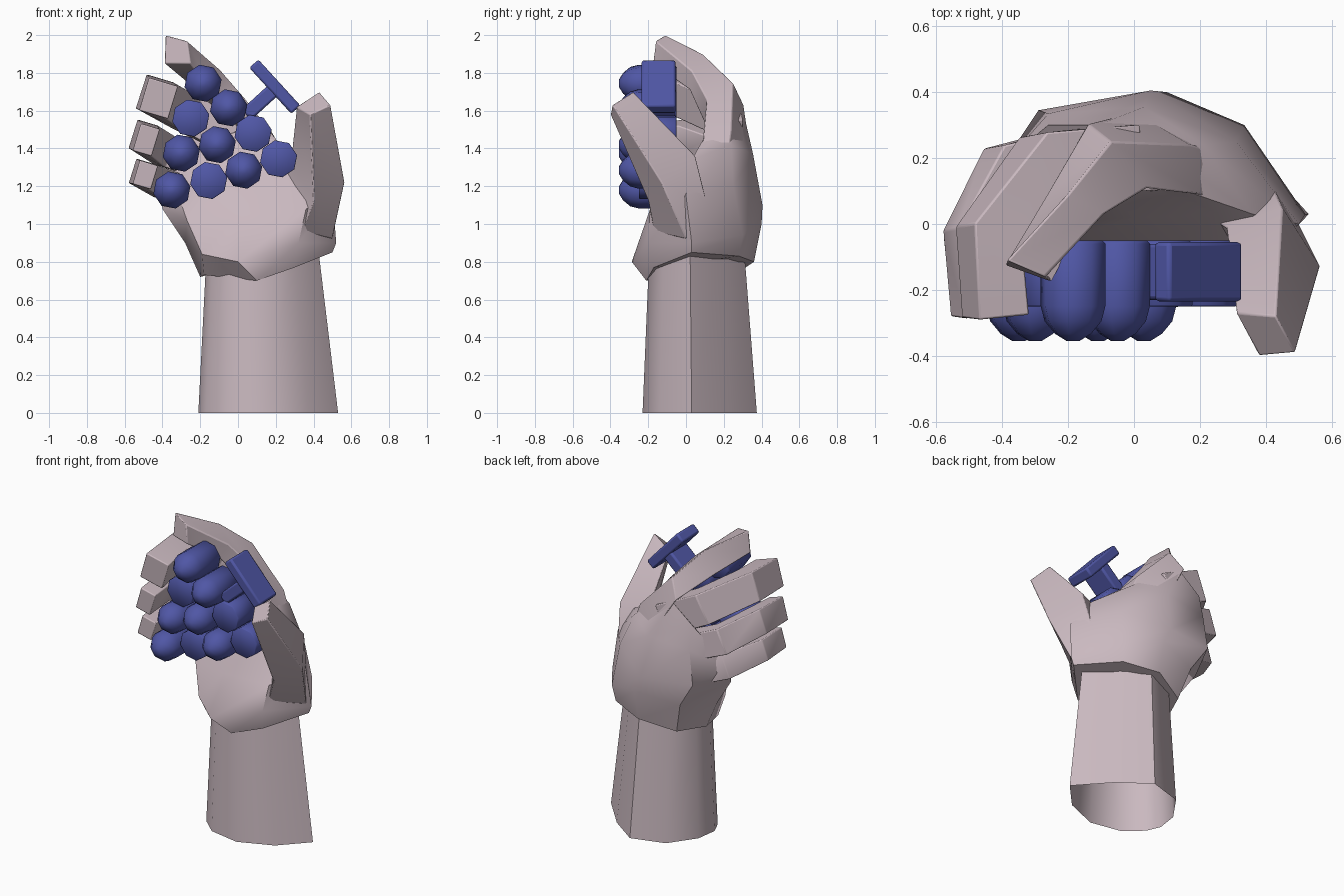
import bpy, bmesh, math
from mathutils import Vector

if "Cube" in bpy.data.objects:
    bpy.data.objects.remove(bpy.data.objects["Cube"])


def material(name, rgb):
    m = bpy.data.materials.new(name)
    m.diffuse_color = (*rgb, 1)
    m.use_nodes = True
    m.node_tree.nodes["Principled BSDF"].inputs["Base Color"].default_value = m.diffuse_color
    return m


SKIN = material("pale_mauve", (0.59, 0.485, 0.525))
BLUE = material("grape_blue", (0.08, 0.095, 0.38))


def finish(obj, mat, bevel=0, angle=40):
    obj.data.materials.append(mat)
    bpy.ops.object.select_all(action='DESELECT')
    obj.select_set(True)
    bpy.context.view_layer.objects.active = obj
    bpy.ops.object.shade_smooth_by_angle(angle=math.radians(angle))
    if bevel:
        b = obj.modifiers.new("soft_edges", 'BEVEL')
        b.width, b.segments = bevel, 2
    return obj


def loft(name, rings, mat, cap_start=True, cap_end=True, bevel=0, angle=40):
    """Skin a list of equal-length point rings."""
    bm = bmesh.new()
    rows = [[bm.verts.new(p) for p in ring] for ring in rings]
    n = len(rows[0])
    for a, b in zip(rows, rows[1:]):
        for i in range(n):
            j = (i + 1) % n
            bm.faces.new((a[i], a[j], b[j], b[i]))
    if cap_start:
        bm.faces.new(rows[0][::-1])
    if cap_end:
        bm.faces.new(rows[-1])
    bmesh.ops.recalc_face_normals(bm, faces=bm.faces)
    me = bpy.data.meshes.new(name)
    bm.to_mesh(me)
    bm.free()
    obj = bpy.data.objects.new(name, me)
    bpy.context.collection.objects.link(obj)
    return finish(obj, mat, bevel, angle)


def digit(name, path, up):
    """Square-section finger: path of (centre, half width along up, half thickness)."""
    pts = [Vector(p[0]) for p in path]
    up, rings = Vector(up), []
    for i, (_, a, b) in enumerate(path):
        t = (pts[min(i + 1, len(pts) - 1)] - pts[max(i - 1, 0)]).normalized()
        w = (up - t * t.dot(up)).normalized()
        n = t.cross(w)
        rings.append([pts[i] + w * a * s + n * b * q
                      for s, q in ((1, 1), (1, -1), (-1, -1), (-1, 1))])
    return loft(name, rings, SKIN, bevel=0.006)


# Forearm: tapered tube, open at the bottom
arm = [(.53, .03), (.34, .24), (.15, .375), (-.07, .31), (-.19, .14),
       (-.21, .0), (-.17, -.09), (-.06, -.19), (.15, -.23), (.37, -.14)]
top = [(.13 + (x - .16) * .80, .055 + (y - .07) * .83) for x, y in arm]
loft("forearm", [[(x, y, 0) for x, y in arm], [(x, y, .86) for x, y in top]],
     SKIN, cap_start=False)

# Palm: rings from the wrist up to the slanting knuckle row
palm = [
    [(-.18, -.08, .73), (.1, -.21, .70), (.3, -.17, .77), (.5, .03, .85),
     (.32, .28, .83), (.1, .36, .80), (-.12, .27, .74), (-.2, .07, .72)],
    [(-.19, -.14, .84), (.0, -.287, .80), (.32, -.2, .9), (.52, .03, .9),
     (.335, .3, .94), (.1, .4, 1.0), (-.18, .32, .95), (-.28, .07, .9)],
    [(-.27, -.06, 1.02), (.0, -.15, 1.05), (.36, -.19, 1.08), (.5, .0, 1.15),
     (.31, .25, 1.2), (.05, .405, 1.1), (-.29, .345, 1.12), (-.4, .1, 1.08)],
    [(-.33, .0, 1.19), (.0, .02, 1.25), (.25, .03, 1.3), (.36, .03, 1.34),
     (.21, .24, 1.42), (.03, .355, 1.37), (-.26, .335, 1.34), (-.42, .15, 1.2)],
    [(-.3, .1, 1.28), (-.1, .11, 1.46), (.03, .12, 1.5), (.1, .12, 1.5),
     (.06, .24, 1.54), (-.11, .3, 1.61), (-.26, .3, 1.49), (-.37, .21, 1.31)],
]
loft("palm", palm, SKIN, angle=45)

# Index finger: broad at the hand, arching over to a blunt tip
loft("index_finger", [
    [(.3, .2, 1.2), (.1, .33, 1.2), (.2, .05, 1.15), (.3, .05, 1.27)],
    [(.17, .24, 1.5), (.0, .34, 1.4), (.1, .1, 1.35), (.2, .09, 1.45)],
    [(-.07, .25, 1.745), (-.14, .305, 1.63), (.0, .1, 1.53), (.04, .11, 1.66)],
    [(-.2, .09, 1.9), (-.27, .08, 1.75), (-.15, .02, 1.71), (-.09, .03, 1.81)],
    [(-.385, -.11, 2.0), (-.39, -.125, 1.85), (-.25, -.175, 1.85), (-.27, -.16, 1.97)],
], SKIN, bevel=0.006)

# Other three curled fingers
UP = (.3, 0, 1)
digit("middle_finger", [((-.02, .22, 1.46), .1, .08), ((-.27, .2, 1.585), .1, .08),
                        ((-.44, -.03, 1.68), .095, .08), ((-.42, -.28, 1.665), .09, .08)], UP)
digit("ring_finger", [((-.15, .23, 1.3), .08, .07), ((-.39, .18, 1.39), .085, .065),
                      ((-.5, -.03, 1.46), .08, .06), ((-.485, -.28, 1.445), .075, .052)], UP)
digit("little_finger", [((-.18, .2, 1.14), .08, .08), ((-.39, .14, 1.21), .08, .065),
                        ((-.505, -.05, 1.265), .068, .058), ((-.49, -.26, 1.26), .065, .05)], UP)

# Thumb: wedge rising out of the palm's right side to a blunt tip
loft("thumb", [
    [(.22, .03, 1.12), (.42, .12, 1.08), (.5, .0, .92), (.34, -.17, .96)],
    [(.28, -.01, 1.34), (.45, .05, 1.36), (.565, -.13, 1.22), (.4, -.2, 1.12)],
    [(.31, -.27, 1.62), (.43, -.28, 1.70), (.49, -.39, 1.63), (.38, -.4, 1.58)],
], SKIN, bevel=0.006)

# Grapes: octagonal posts, some domed and some flat at the front
BACK = [(-.05, .09), (-.06, .1)]
DOME = BACK + [(-.25, .1), (-.295, .088), (-.333, .056), (-.355, .02)]
FLAT = BACK + [(-.245, .1), (-.25, .095)]
domed = [(-.185, 1.745), (-.05, 1.615), (-.30, 1.375), (-.11, 1.42), (.03, 1.285), (-.35, 1.18)]
flat = [(-.25, 1.56), (.08, 1.48), (-.155, 1.23), (.215, 1.345)]
for label, spots, profile in (("domed_grape", domed, DOME), ("flat_grape", flat, FLAT)):
    for x, z in spots:
        loft(label, [[(x + r * math.cos(k * math.pi / 4 + .2), y,
                       z + r * math.sin(k * math.pi / 4 + .2)) for k in range(8)]
                     for y, r in profile], BLUE, angle=48)

# T-shaped stem
for name, loc, size in (("stem_bar", (.195, -.145, 1.727), (.33, .18, .065)),
                        ("stem", (.125, -.145, 1.652), (.075, .17, .22))):
    bpy.ops.mesh.primitive_cube_add(size=1, location=loc, rotation=(0, .83, 0))
    o = bpy.context.object
    o.name = name
    o.scale = size
    bpy.ops.object.transform_apply(location=False, rotation=False, scale=True)
    finish(o, BLUE, bevel=0.012)
